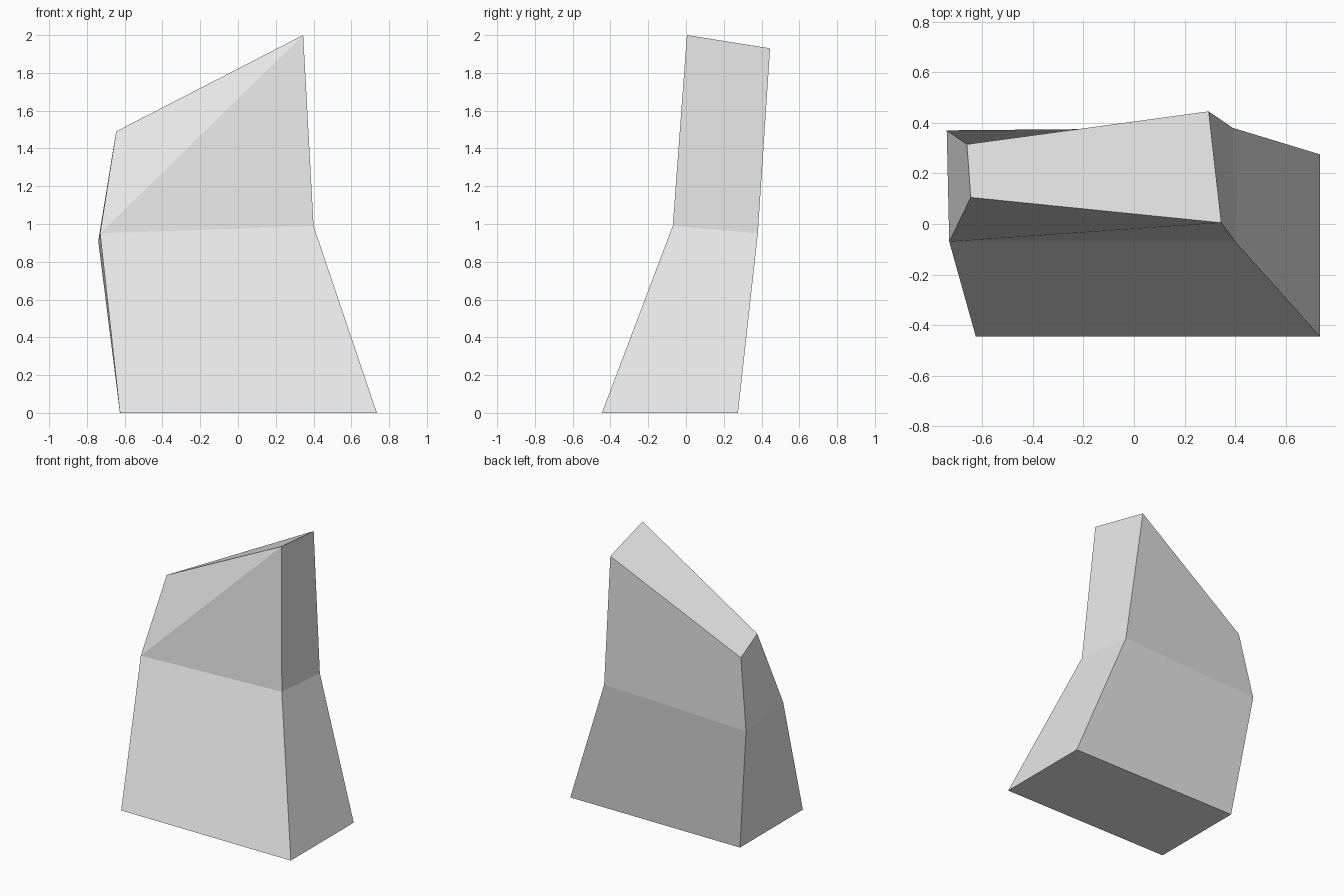
import bpy
import bmesh

default_cube = bpy.data.objects.get("Cube")
if default_cube:
    bpy.data.objects.remove(default_cube, do_unlink=True)


def make_material(name, value):
    material = bpy.data.materials.new(name)
    material.use_nodes = True
    colour = (value, value, value, 1)
    material.diffuse_color = colour
    shader = material.node_tree.nodes["Principled BSDF"]
    shader.inputs["Base Color"].default_value = colour
    shader.inputs["Roughness"].default_value = 0.9
    return material


def loft(name, sections, material):
    """Join matching cross-sections with flat side faces and cap both ends."""
    bm = bmesh.new()
    rings = [[bm.verts.new(point) for point in section] for section in sections]
    for lower, upper in zip(rings, rings[1:]):
        for i in range(len(lower)):
            j = (i + 1) % len(lower)
            bm.faces.new((lower[i], lower[j], upper[j], upper[i]))
    bm.faces.new(reversed(rings[0]))
    bm.faces.new(rings[-1])
    # Crease the twisted upper front face from its low corner to the peak
    bmesh.utils.face_split(
        next(f for f in bm.faces if rings[1][0] in f.verts and rings[2][1] in f.verts),
        rings[1][0], rings[2][1])
    bmesh.ops.recalc_face_normals(bm, faces=bm.faces)
    mesh = bpy.data.meshes.new(name)
    bm.to_mesh(mesh)
    bm.free()
    mesh.materials.append(material)
    body = bpy.data.objects.new(name, mesh)
    bpy.context.collection.objects.link(body)
    return body


# Cross-sections run front right, front left, back left, back right
foot = [(-.625, -.445, 0), (.735, -.445, 0), (.735, .275, 0), (-.625, .275, 0)]
waist = [(-.73, -.07, .95), (.4, -.07, .99), (.39, .38, .95), (-.74, .37, .91)]
slanted_top = [(-.645, .105, 1.49), (.345, .005, 2), (.295, .445, 1.93), (-.66, .315, 1.4)]

# Leaning faceted boulder
loft("standing_rock", [foot, waist, slanted_top], make_material("pale grey stone", 0.8))
